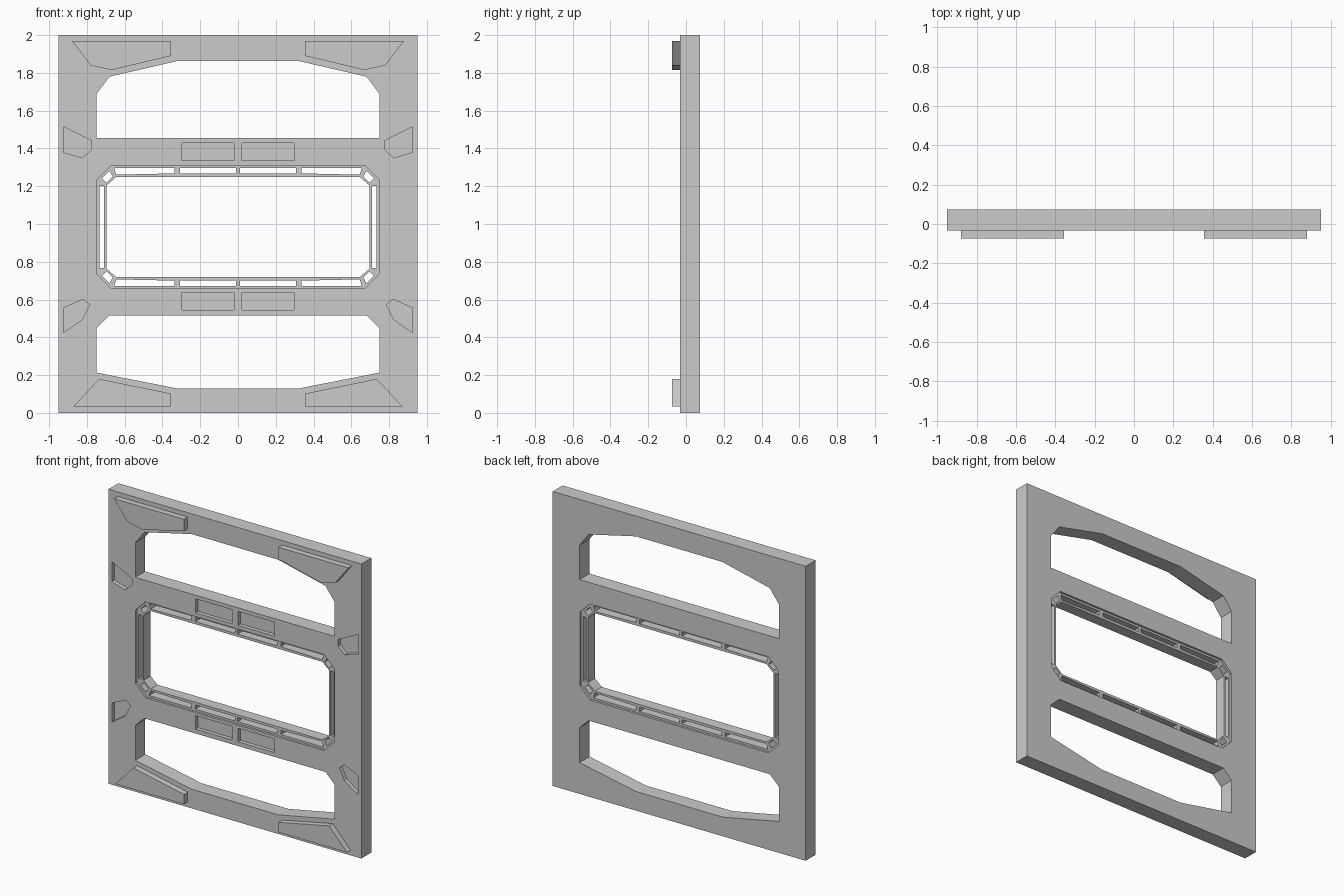
import bpy, bmesh

if "Cube" in bpy.data.objects:
    bpy.data.objects.remove(bpy.data.objects["Cube"])

FRONT, BACK = -0.033, 0.073      # panel faces
MID = 0.984                      # height of the window centre


def prisms(name, profiles, y0, y1):
    """One object holding every (x, z) profile extruded from y0 to y1."""
    bm = bmesh.new()
    for pts in profiles:
        a = [bm.verts.new((x, y0, z)) for x, z in pts]
        b = [bm.verts.new((x, y1, z)) for x, z in pts]
        bm.faces.new(a)
        bm.faces.new(b[::-1])
        n = len(pts)
        for i in range(n):
            j = (i + 1) % n
            bm.faces.new((a[j], a[i], b[i], b[j]))
    bmesh.ops.recalc_face_normals(bm, faces=bm.faces)
    me = bpy.data.meshes.new(name)
    bm.to_mesh(me)
    bm.free()
    ob = bpy.data.objects.new(name, me)
    bpy.context.collection.objects.link(ob)
    return ob


def cut(ob, profiles, y0, y1):
    cutter = prisms("cutter", profiles, y0, y1)
    cutter.hide_render = True
    mod = ob.modifiers.new("cut", 'BOOLEAN')
    mod.operation, mod.solver, mod.object = 'DIFFERENCE', 'EXACT', cutter
    bpy.context.view_layer.objects.active = ob
    bpy.ops.object.modifier_apply(modifier=mod.name)
    bpy.data.objects.remove(cutter)


def flip_x(p):
    return [(-x, z) for x, z in p]


def both(p):
    return [p, flip_x(p)]


def closed(half):
    """Right half outline completed by its mirror image."""
    return half + flip_x(half)[::-1]


def rect(x0, x1, z0, z1):
    return [(x0, z0), (x1, z0), (x1, z1), (x0, z1)]


def window(x, h, cx, cz):
    """Octagon around the window centre with cut corners."""
    return closed([(cx, MID - h), (x, MID - cz), (x, MID + cz), (cx, MID + h)])


# main panel with three openings
opening = window(0.747, 0.326, 0.67, 0.25)
top_open = closed([(0.748, 1.455), (0.748, 1.69), (0.68, 1.78), (0.325, 1.862)])
low_open = closed([(0.325, 0.13), (0.748, 0.213), (0.748, 0.45), (0.68, 0.516)])
panel = prisms("panel", [rect(-0.95, 0.95, 0, 2)], FRONT, BACK)
cut(panel, [opening, top_open, low_open], -0.2, 0.2)

# shallow recesses in the front face
recesses = []
for p in (rect(0.022, 0.297, 1.335, 1.43),
          rect(0.022, 0.297, 0.545, 0.637),
          [(0.925, 1.515), (0.775, 1.44), (0.775, 1.395), (0.825, 1.35), (0.925, 1.38)],
          [(0.925, 0.555), (0.82, 0.602), (0.785, 0.572), (0.825, 0.493), (0.925, 0.425)]):
    recesses += both(p)
cut(panel, recesses, -0.2, FRONT + 0.027)

# raised corner plates
prisms("upper_corner_plates", both([(0.355, 1.97), (0.88, 1.97), (0.78, 1.84),
                                    (0.67, 1.815), (0.355, 1.89)]), -0.073, FRONT)
prisms("lower_corner_plates", both([(0.355, 0.035), (0.87, 0.035), (0.735, 0.18),
                                    (0.355, 0.102)]), -0.073, FRONT)

# slotted window frame, set in from both panel faces
frame = prisms("window_frame", [opening], FRONT + 0.015, BACK - 0.015)
slots = both(rect(0.709, 0.734, MID - 0.218, MID + 0.218))
for p in ([(0.01, 0.283), (0.307, 0.283), (0.307, 0.312), (0.01, 0.312)],
          [(0.335, 0.284), (0.645, 0.277), (0.655, 0.312), (0.335, 0.312)],
          [(0.68, 0.297), (0.72, 0.257), (0.695, 0.235), (0.663, 0.267)]):
    for s in (1, -1):
        slots += both([(x, MID + s * z) for x, z in p])
cut(frame, [window(0.697, 0.265, 0.645, 0.22)] + slots, -0.2, 0.2)
